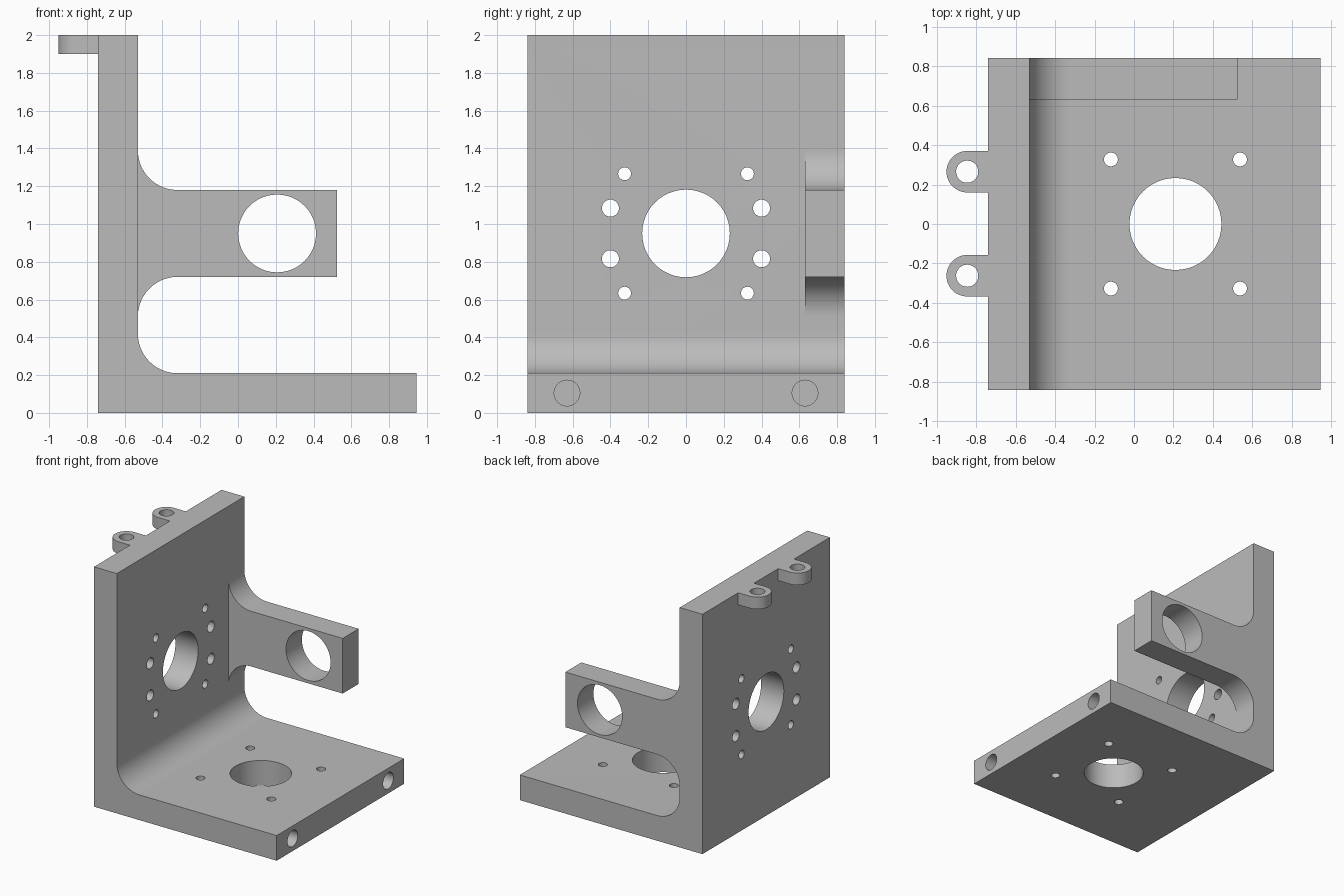
import bpy, bmesh
from math import cos, sin, radians
from mathutils import Matrix, Vector

cube = bpy.data.objects.get("Cube")
if cube:
    bpy.data.objects.remove(cube, do_unlink=True)

grey = bpy.data.materials.new("machined grey")
grey.use_nodes = True
COLOUR = (0.5, 0.5, 0.5, 1)
grey.diffuse_color = COLOUR
grey.node_tree.nodes["Principled BSDF"].inputs["Base Color"].default_value = COLOUR

HALF = 0.84       # half depth of the bracket
WALL = -0.53      # inner face of the wall
FLOOR = 0.21      # top of the base
R = 0.21          # fillet radius


def arc(cx, cy, r, start, end, steps=24):
    """Points along an arc, in degrees."""
    angles = [radians(start + (end - start) * i / steps) for i in range(steps + 1)]
    return [(cx + r * cos(a), cy + r * sin(a)) for a in angles]


def extrude(name, points, axis, low, high):
    """Solid from a 2D outline, swept along x, y or z."""
    place = {"x": lambda a, b: (low, a, b),
             "y": lambda a, b: (a, low, b),
             "z": lambda a, b: (a, b, low)}[axis]
    direction = Vector([float(axis == k) for k in "xyz"])
    bm = bmesh.new()
    face = bm.faces.new([bm.verts.new(place(a, b)) for a, b in points])
    swept = bmesh.ops.extrude_face_region(bm, geom=[face])["geom"]
    verts = [v for v in swept if isinstance(v, bmesh.types.BMVert)]
    bmesh.ops.translate(bm, verts=verts, vec=direction * (high - low))
    bmesh.ops.recalc_face_normals(bm, faces=bm.faces)
    mesh = bpy.data.meshes.new(name)
    bm.to_mesh(mesh)
    bm.free()
    mesh.materials.append(grey)
    obj = bpy.data.objects.new(name, mesh)
    bpy.context.collection.objects.link(obj)
    return obj


def combine(target, tool, operation):
    """Apply a boolean and drop the tool."""
    mod = target.modifiers.new("boolean", "BOOLEAN")
    mod.object, mod.operation, mod.solver = tool, operation, "EXACT"
    bpy.context.view_layer.objects.active = target
    bpy.ops.object.modifier_apply(modifier=mod.name)
    bpy.data.objects.remove(tool, do_unlink=True)


def drill(target, axis, a, b, r, low, high):
    circle = arc(a, b, r, 0, 360, 48)[:-1]
    combine(target, extrude("hole_cutter", circle, axis, low, high), "DIFFERENCE")


# Wall and base in one filleted L section
section = [(-0.74, 0), (0.945, 0), (0.945, FLOOR)]
section += arc(WALL + R, FLOOR + R, R, 270, 180)
section += [(WALL, 2), (-0.74, 2)]
bracket = extrude("angle_bracket", section, "y", -HALF, HALF)

# Side arm flaring into the wall
outline = arc(WALL + R, 0.72 - R, R, 180, 90)
outline += [(0.525, 0.72), (0.525, 1.18)]
outline += arc(WALL + R, 1.18 + R, R, 270, 180)
outline += [(-0.6, 1.18 + R), (-0.6, 0.72 - R)]
combine(bracket, extrude("side_arm", outline, "y", 0.63, HALF), "UNION")

# Rounded lugs on the outer face of the wall
for y in (0.265, -0.262):
    lug = [(-0.7, y + 0.105)] + arc(-0.845, y, 0.105, 90, 270) + [(-0.7, y - 0.105)]
    combine(bracket, extrude("lug", lug, "z", 1.9, 2), "UNION")
    drill(bracket, "z", -0.845, y, 0.056, 1.8, 2.1)

# Bores through arm, wall and base
drill(bracket, "y", 0.207, 0.95, 0.206, 0.5, 1)
drill(bracket, "x", 0, 0.95, 0.232, -0.9, -0.4)
drill(bracket, "z", 0.21, 0, 0.233, -0.1, 0.4)

# Screw holes, mirrored about the bores
for s in (-1, 1):
    for t in (-1, 1):
        drill(bracket, "x", s * 0.325, 0.95 + t * 0.316, 0.034, -0.9, -0.4)
        drill(bracket, "x", s * 0.4, 0.95 + t * 0.134, 0.045, -0.9, -0.4)
        drill(bracket, "z", 0.21 + s * 0.327, t * 0.327, 0.035, -0.1, 0.4)
    # Blind hole in the end of the base
    drill(bracket, "x", s * 0.63, 0.105, 0.068, 0.53, 1)

bpy.ops.object.select_all(action="DESELECT")
bracket.select_set(True)
bpy.context.view_layer.objects.active = bracket
bpy.ops.object.shade_smooth_by_angle(angle=radians(30))
